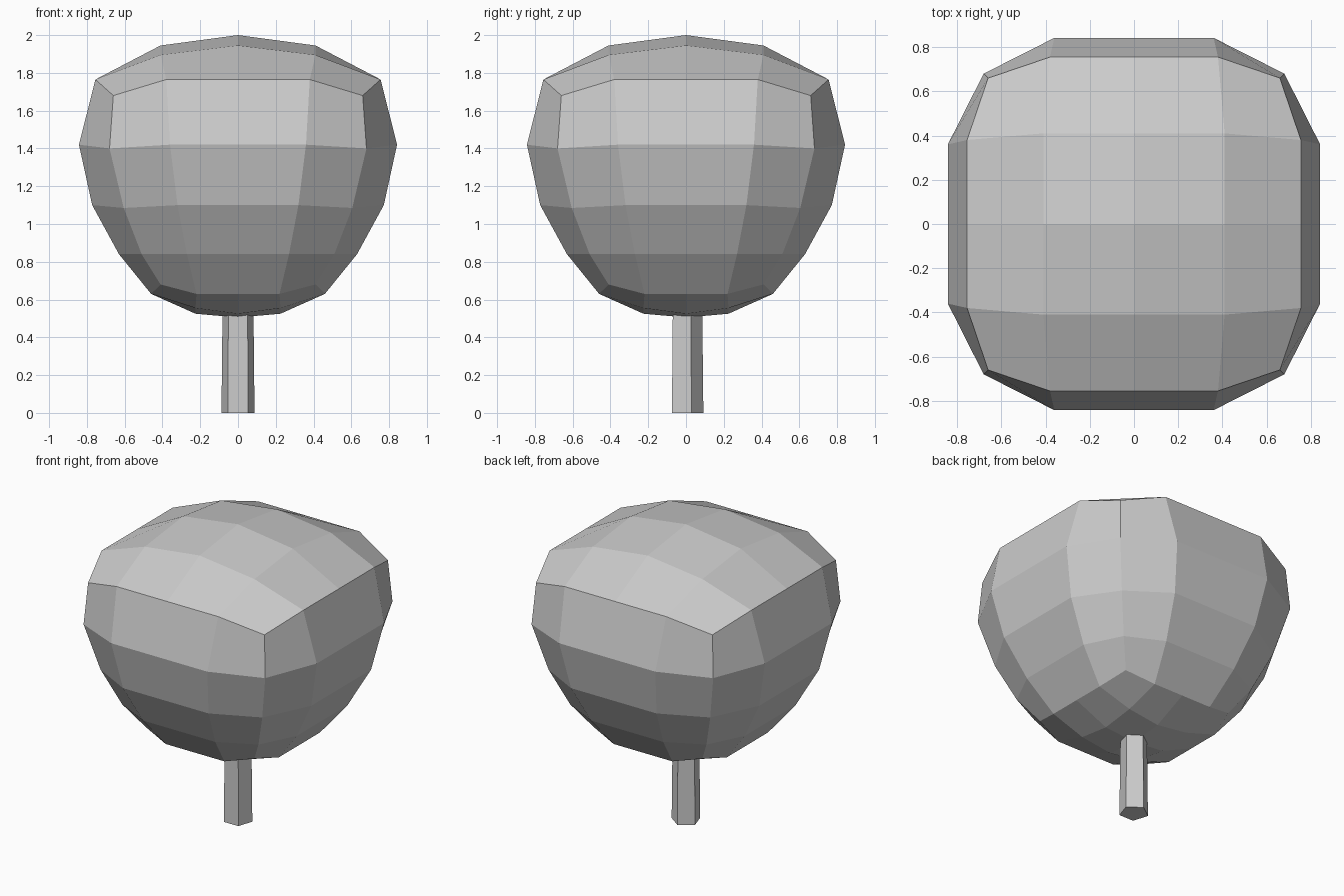
import bpy
import bmesh
from math import copysign

cube = bpy.data.objects.get("Cube")
if cube:
    bpy.data.objects.remove(cube, do_unlink=True)

# One plain grey for the whole tree
grey = bpy.data.materials.new("plain_grey")
grey.use_nodes = True
colour = (0.6, 0.6, 0.6, 1)
grey.diffuse_color = colour
grey.node_tree.nodes["Principled BSDF"].inputs["Base Color"].default_value = colour


def add_object(name, bm):
    bmesh.ops.recalc_face_normals(bm, faces=bm.faces)
    mesh = bpy.data.meshes.new(name)
    bm.to_mesh(mesh)
    bm.free()
    mesh.materials.append(grey)
    obj = bpy.data.objects.new(name, mesh)
    bpy.context.collection.objects.link(obj)
    return obj


# Crown rings by level: face distance, quarter offset, corner offset, height, corner height
RINGS = {
    2: (0.755, 0.38, 0.66, 1.765, 1.68),
    1: (0.842, 0.36, 0.68, 1.42, 1.40),
    0: (0.772, 0.32, 0.605, 1.10, 1.085),
    -1: (0.63, 0.27, 0.51, 0.84, 0.84),
    -2: (0.46, 0.22, 0.41, 0.63, 0.68),
}
# Cap heights at the centre, beside it and diagonally from it, with the offset
CAPS = {2: (2.0, 1.945, 1.895, 0.41), -2: (0.505, 0.525, 0.555, 0.225)}


def shape_crown(co):
    """Move a point of a four-by-four gridded cube onto the rounded crown."""
    i, j, k = (round(c) for c in co)
    a, b = abs(i), abs(j)
    if max(a, b) < 2:
        heights, offset = CAPS[k][:3], CAPS[k][3]
        return i * offset, j * offset, heights[a + b]
    face, quarter, corner, z, corner_z = RINGS[k]
    if a == b:
        return copysign(corner, i), copysign(corner, j), corner_z
    steps = (0, quarter, face)
    return copysign(steps[a], i), copysign(steps[b], j), z


# Crown: gridded cube wider at the top than the bottom
bm = bmesh.new()
bmesh.ops.create_cube(bm, size=4)
bmesh.ops.subdivide_edges(bm, edges=bm.edges[:], cuts=3, use_grid_fill=True)
for v in bm.verts:
    v.co = shape_crown(v.co)
add_object("crown", bm)

# Trunk: slim five-sided post with a point to the back
bm = bmesh.new()
height = 0.56
bmesh.ops.create_cone(bm, cap_ends=True, segments=5, radius1=0.092, radius2=0.086, depth=height)
bmesh.ops.translate(bm, verts=bm.verts, vec=(0, 0, height / 2))
add_object("trunk", bm)
